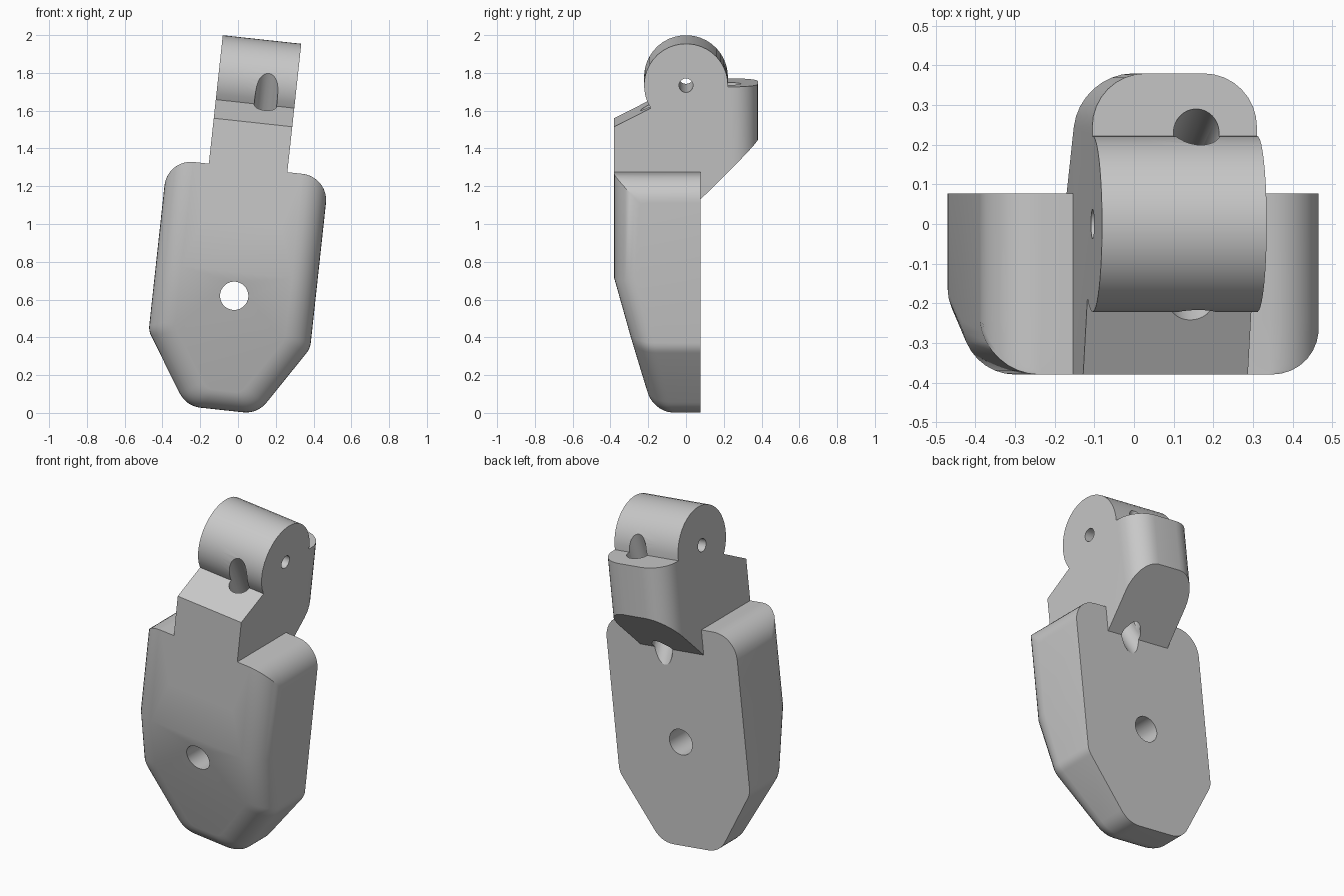
import bpy, bmesh, math
from mathutils import Vector, Matrix

if "Cube" in bpy.data.objects:
    bpy.data.objects.remove(bpy.data.objects["Cube"], do_unlink=True)

TILT = math.radians(6.2)     # the whole part leans toward +x
MID = -0.087                 # symmetry plane before leaning
FRONT, BACK = -0.38, 0.077
HALF, TOP, BEND = 0.43, 1.295, 0.74
CORNER, RIM = 0.14, 0.135    # top corner radius, front rim radius
PIN_Z, KNUCKLE_R = 1.757, 0.222
NECK, LUG_R, LUG_BACK = 0.209, 0.135, 0.38

grey = bpy.data.materials.new("grey_plastic")
grey.use_nodes = True
grey.diffuse_color = (0.58, 0.58, 0.58, 1)
grey.node_tree.nodes["Principled BSDF"].inputs["Base Color"].default_value = (0.58, 0.58, 0.58, 1)


def finish(bm, name):
    bmesh.ops.recalc_face_normals(bm, faces=bm.faces)
    mesh = bpy.data.meshes.new(name)
    bm.to_mesh(mesh)
    bm.free()
    mesh.materials.append(grey)
    obj = bpy.data.objects.new(name, mesh)
    bpy.context.collection.objects.link(obj)
    return obj


def loft(name, rings, fold=None):
    """Skin equal rings and cap both ends; the last cap may fold at a point index."""
    bm = bmesh.new()
    rows = [[bm.verts.new(p) for p in ring] for ring in rings]
    n = len(rows[0])
    for a, b in zip(rows, rows[1:]):
        for i in range(n):
            j = (i + 1) % n
            bm.faces.new((a[i], a[j], b[j], b[i]))
    bm.faces.new(rows[0])
    last = rows[-1]
    if fold is None:
        bm.faces.new(last)
    else:
        bm.faces.new(last[:fold + 1] + last[-fold - 1:])
        bm.faces.new(last[fold:n - fold])
    return finish(bm, name)


def soften(before, corner, after, setback, steps):
    """Points of a rounded corner."""
    a = corner + (before - corner).normalized() * setback
    b = corner + (after - corner).normalized() * setback
    ts = [i / steps for i in range(steps + 1)]
    return [a * (1 - t) ** 2 + corner * (2 * t * (1 - t)) + b * t ** 2 for t in ts]


ARC_STEPS = 8


def half_outline(inset):
    """Right half of the shield outline, top to bottom, as (x, z)."""
    side = HALF - inset
    first = math.acos((CORNER - inset) / CORNER)
    angles = [math.pi / 2 + (first - math.pi / 2) * i / ARC_STEPS for i in range(ARC_STEPS + 1)]
    pts = [Vector((HALF - CORNER + CORNER * math.cos(a), TOP - CORNER + CORNER * math.sin(a)))
           for a in angles]
    bend = Vector((side, BEND))
    hip = Vector((side, 0.38 + 0.29 * inset))
    toe = Vector((0.19 - 0.71 * inset, 0.006 + 0.75 * inset))
    pts.append(bend)
    pts += soften(bend, hip, toe, 0.03, 4)
    pts += soften(hip, toe, Vector((0, toe.y)), 0.08 - 0.3 * inset, 8)
    return pts


def body_ring(inset, depth):
    """Outline ring; with depth None it lies on the flat back."""
    half = half_outline(inset)
    ring = []
    for s, row in ((1, half), (-1, half[::-1])):
        for x, z in row:
            y = BACK
            if depth is not None:
                y = FRONT + max(0, BEND - z) * 0.28 + depth * min(1, 0.76 + 0.32 * z)
            ring.append((MID + s * x, y, z))
    return ring


def rod(name, start, end, radius):
    start, end = Vector(start), Vector(end)
    axis = end - start
    bm = bmesh.new()
    place = Matrix.Translation((start + end) / 2) @ axis.to_track_quat('Z', 'Y').to_matrix().to_4x4()
    bmesh.ops.create_cone(bm, cap_ends=True, segments=32, radius1=radius, radius2=radius,
                          depth=axis.length, matrix=place)
    return finish(bm, name)


def combine(target, other, operation):
    mod = target.modifiers.new(operation.lower(), 'BOOLEAN')
    mod.object, mod.operation, mod.solver = other, operation, 'EXACT'
    bpy.context.view_layer.objects.active = target
    bpy.ops.object.modifier_apply(modifier=mod.name)
    bpy.data.objects.remove(other, do_unlink=True)


# Main body: flat back, straight walls, then a rounded rim onto the folded front
rings = [body_ring(0, None)]
for k in range(9):
    a = math.pi / 2 * k / 8
    rings.append(body_ring(RIM * (1 - math.cos(a)), RIM * (1 - math.sin(a))))
link = loft("hinge_link", rings, fold=ARC_STEPS + 1)

# Neck, round knuckle and rear lug: one side profile swept across the width
start, stop = math.radians(213), math.radians(-2)
arc = [(KNUCKLE_R * math.cos(a), PIN_Z + KNUCKLE_R * math.sin(a))
       for a in (start + (stop - start) * i / 24 for i in range(25))]


def knuckle_slice(side, a):
    x = MID + side * (NECK - LUG_R + LUG_R * math.sin(a))
    back = LUG_BACK - LUG_R + LUG_R * math.cos(a)
    profile = [(BACK, 1.0), (FRONT, 1.0), (FRONT, 1.537)] + arc
    profile += [(back, arc[-1][1]), (back, 1.15 + back - BACK), (BACK, 1.15)]
    return [(x, y, z) for y, z in profile]


turns = [math.pi / 2 * i / 8 for i in range(9)]
slices = [knuckle_slice(-1, a) for a in turns[::-1]] + [knuckle_slice(1, a) for a in turns]
combine(link, loft("knuckle", slices), 'UNION')

# Mounting hole, pin hole and the two slanted cord channels
cord = MID + 0.055
holes = [
    ((MID, -0.6, 0.614), (MID, 0.3, 0.614), 0.075),
    ((MID - 0.4, 0, PIN_Z), (MID + 0.4, 0, PIN_Z), 0.037),
    ((cord, -0.30, 1.828), (cord, 0.177, 1.0), 0.06),
    ((cord, 0.286, 1.95), (cord, 0.075, 1.19), 0.058),
]
for start, end, radius in holes:
    combine(link, rod("cutter", start, end, radius), 'DIFFERENCE')

# Lean the finished part and smooth its curved faces
link.data.transform(Matrix.Rotation(TILT, 4, 'Y'))
bpy.ops.object.select_all(action='DESELECT')
link.select_set(True)
bpy.context.view_layer.objects.active = link
bpy.ops.object.shade_smooth_by_angle(angle=math.radians(30))
